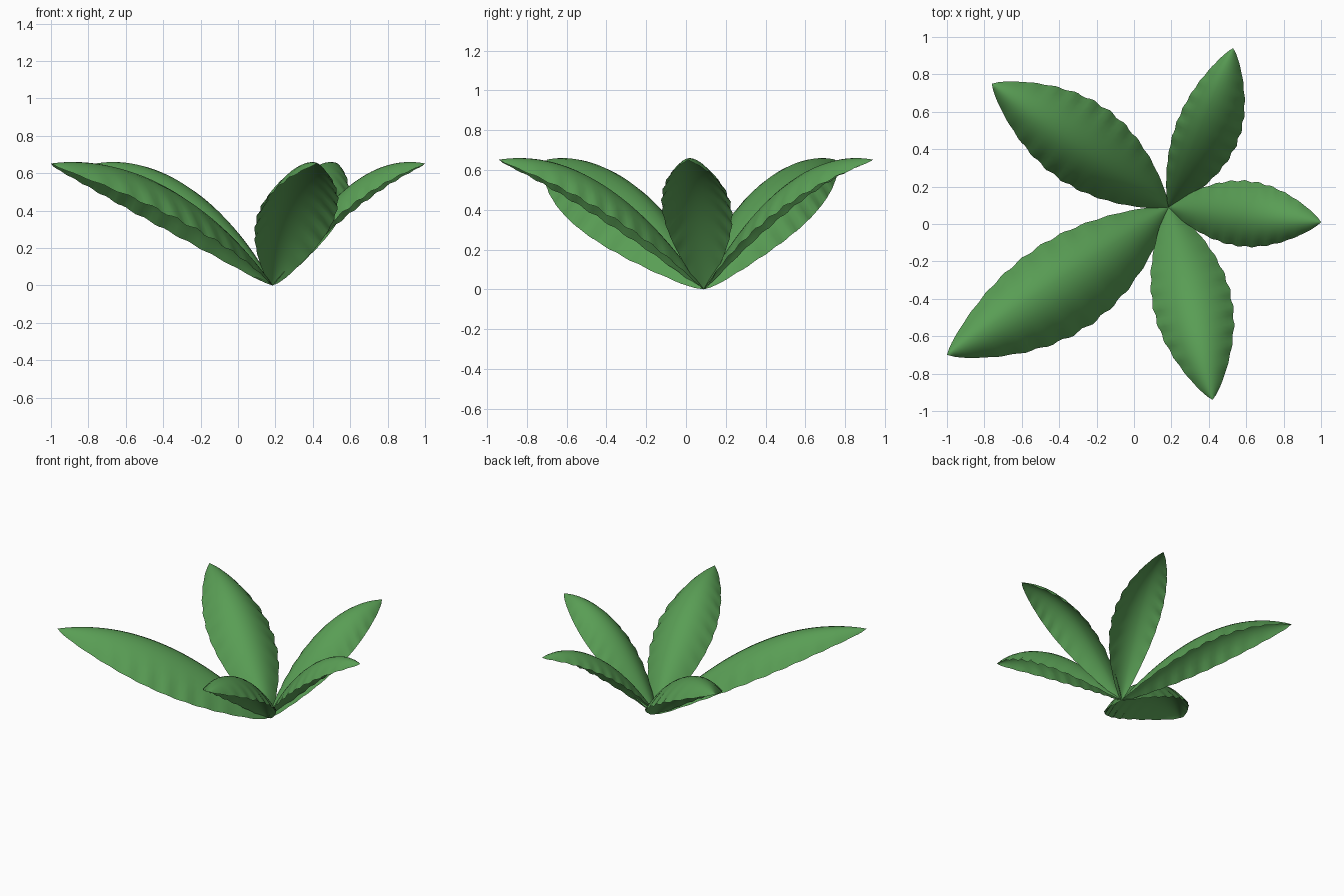
import bpy
import bmesh
import math
from mathutils import Vector

cube = bpy.data.objects.get("Cube")
if cube:
    bpy.data.objects.remove(cube, do_unlink=True)

leaf_green = bpy.data.materials.new("leaf_green")
leaf_green.use_nodes = True
colour = (0.10, 0.34, 0.09, 1)
leaf_green.diffuse_color = colour
shader = leaf_green.node_tree.nodes["Principled BSDF"]
shader.inputs["Base Color"].default_value = colour
shader.inputs["Roughness"].default_value = 0.8

ROOT = Vector((0.185, 0.09))
HEIGHT = 0.66
LENGTH_STEPS = 48
HALF_STEPS = 6


def make_leaf(name, tip, left_width, right_width):
    """Arched sheet from the shared root to a pointed tip."""
    span = Vector(tip) - ROOT
    side = Vector((-span.y, span.x)).normalized()
    bm = bmesh.new()
    rows = []
    for i in range(LENGTH_STEPS + 1):
        t = i / LENGTH_STEPS
        ridge = HEIGHT * (1 - (1 - t / 0.9) ** 2)
        outline = max(math.sin(math.pi * t), 0) ** 0.8
        # Gentle ripple that grows toward the margins
        ripple = math.sin(t * math.tau * 11)
        row = []
        for j in range(-HALF_STEPS, HALF_STEPS + 1):
            s = j / HALF_STEPS
            width = (left_width if s > 0 else right_width) * outline
            margin = s ** 4 * outline
            across = s * width * (1 + 0.025 * ripple * margin)
            p = ROOT + span * t + side * across
            z = ridge - 0.75 * width * s * s + 0.006 * ripple * margin
            row.append(bm.verts.new((p.x, p.y, max(z, 0))))
        rows.append(row)
    for a, b in zip(rows, rows[1:]):
        for j in range(len(a) - 1):
            bm.faces.new((a[j], b[j], b[j + 1], a[j + 1]))
    # Collapse the pointed ends
    bmesh.ops.remove_doubles(bm, verts=bm.verts, dist=0.0005)
    bmesh.ops.recalc_face_normals(bm, faces=bm.faces)
    if sum(f.normal.z for f in bm.faces) < 0:
        bmesh.ops.reverse_faces(bm, faces=bm.faces)
    for f in bm.faces:
        f.smooth = True
    mesh = bpy.data.meshes.new(name)
    bm.to_mesh(mesh)
    bm.free()
    mesh.materials.append(leaf_green)
    leaf = bpy.data.objects.new(name, mesh)
    bpy.context.collection.objects.link(leaf)


# Name, tip position, half width on each side of the midrib
leaves = [
    ("left_leaf", (1.0, 0.01), 0.18, 0.17),
    ("back_leaf", (0.53, 0.94), 0.13, 0.21),
    ("back_right_leaf", (-0.76, 0.75), 0.21, 0.24),
    ("front_right_leaf", (-1.0, -0.70), 0.29, 0.21),
    ("front_leaf", (0.42, -0.94), 0.22, 0.20),
]
for leaf in leaves:
    make_leaf(*leaf)
